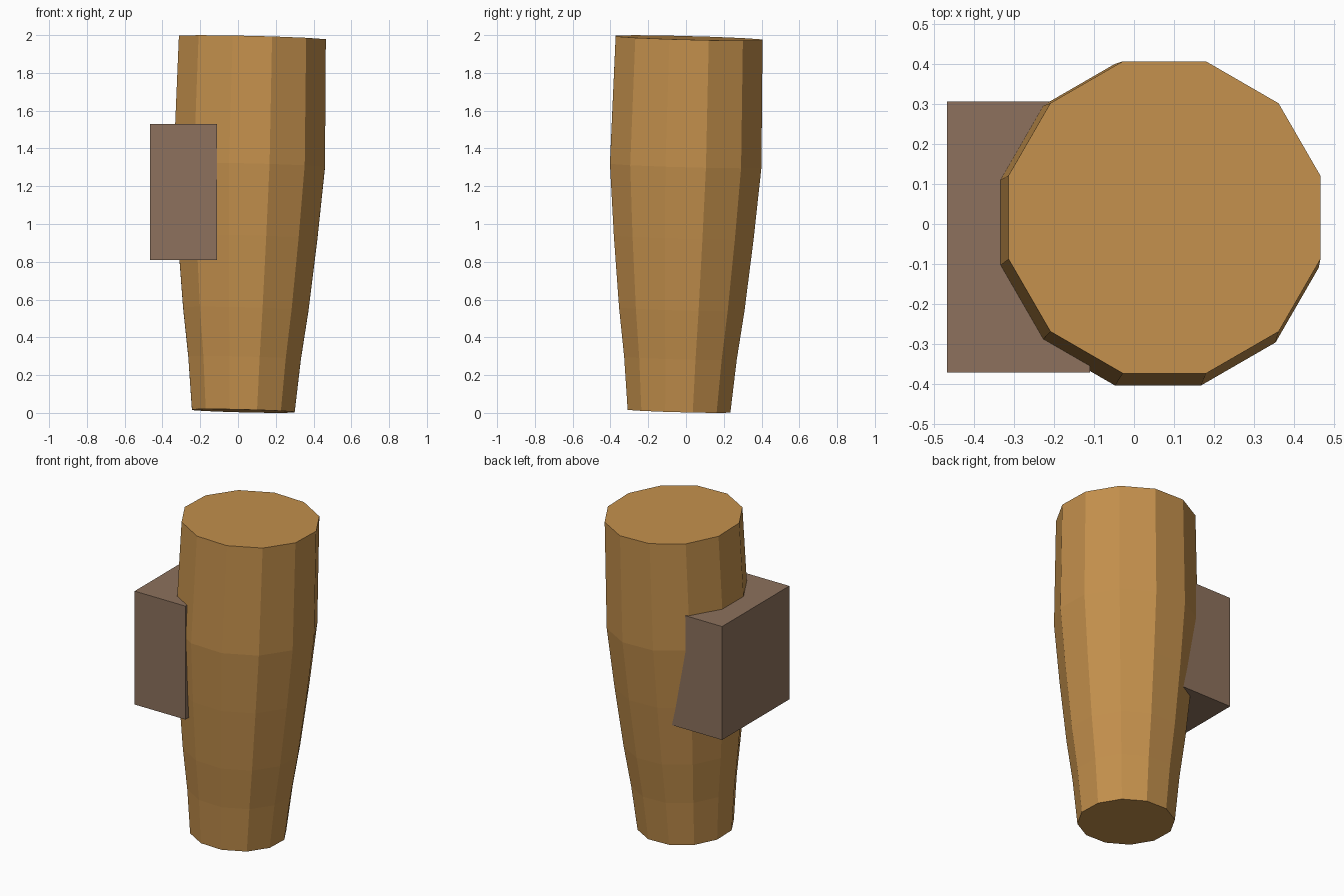
import bpy, bmesh, math
from mathutils import Vector

if "Cube" in bpy.data.objects:
    bpy.data.objects.remove(bpy.data.objects["Cube"])


def material(name, rgb):
    m = bpy.data.materials.new(name)
    m.diffuse_color = (*rgb, 1.0)
    m.use_nodes = True
    m.node_tree.nodes["Principled BSDF"].inputs["Base Color"].default_value = m.diffuse_color
    return m


def make_object(name, bm, mat):
    bmesh.ops.recalc_face_normals(bm, faces=bm.faces)
    mesh = bpy.data.meshes.new(name)
    bm.to_mesh(mesh)
    bm.free()
    mesh.materials.append(mat)
    obj = bpy.data.objects.new(name, mesh)
    bpy.context.collection.objects.link(obj)
    return obj


tan = material("tan", (0.55, 0.28, 0.073))
brown = material("dull_brown", (0.266, 0.167, 0.109))

# Tapered twelve-sided body: rings of (height, apothem) along a leaning axis
SIDES = 12
BASE, TOP = Vector((0.028, -0.037, 0.0102)), Vector((0.076, 0.0165, 1.985))
PROFILE = [(0.01, 0.272), (0.29, 0.298), (0.55, 0.332),
           (0.93, 0.370), (1.31, 0.401), (1.985, 0.389)]
lean = Vector((0, 0, 1)).rotation_difference(TOP - BASE)

bm = bmesh.new()
rings = []
for z, apothem in PROFILE:
    centre = BASE.lerp(TOP, (z - PROFILE[0][0]) / (PROFILE[-1][0] - PROFILE[0][0]))
    radius = apothem / math.cos(math.pi / SIDES)
    ring = []
    for i in range(SIDES):
        a = 2 * math.pi * (i + 0.5) / SIDES
        offset = Vector((radius * math.cos(a), radius * math.sin(a), 0))
        ring.append(bm.verts.new(centre + lean @ offset))
    rings.append(ring)
for low, high in zip(rings, rings[1:]):
    for i in range(SIDES):
        j = (i + 1) % SIDES
        bm.faces.new((low[i], low[j], high[j], high[i]))
bm.faces.new(rings[0][::-1])
bm.faces.new(rings[-1])
make_object("tapered_body", bm, tan)

# Rectangular block set into the left side of the body
lo, hi = Vector((-0.467, -0.370, 0.81)), Vector((-0.11, 0.305, 1.53))
bm = bmesh.new()
bmesh.ops.create_cube(bm, size=1.0)
bmesh.ops.scale(bm, vec=hi - lo, verts=bm.verts)
bmesh.ops.translate(bm, vec=(lo + hi) / 2, verts=bm.verts)
make_object("side_block", bm, brown)
